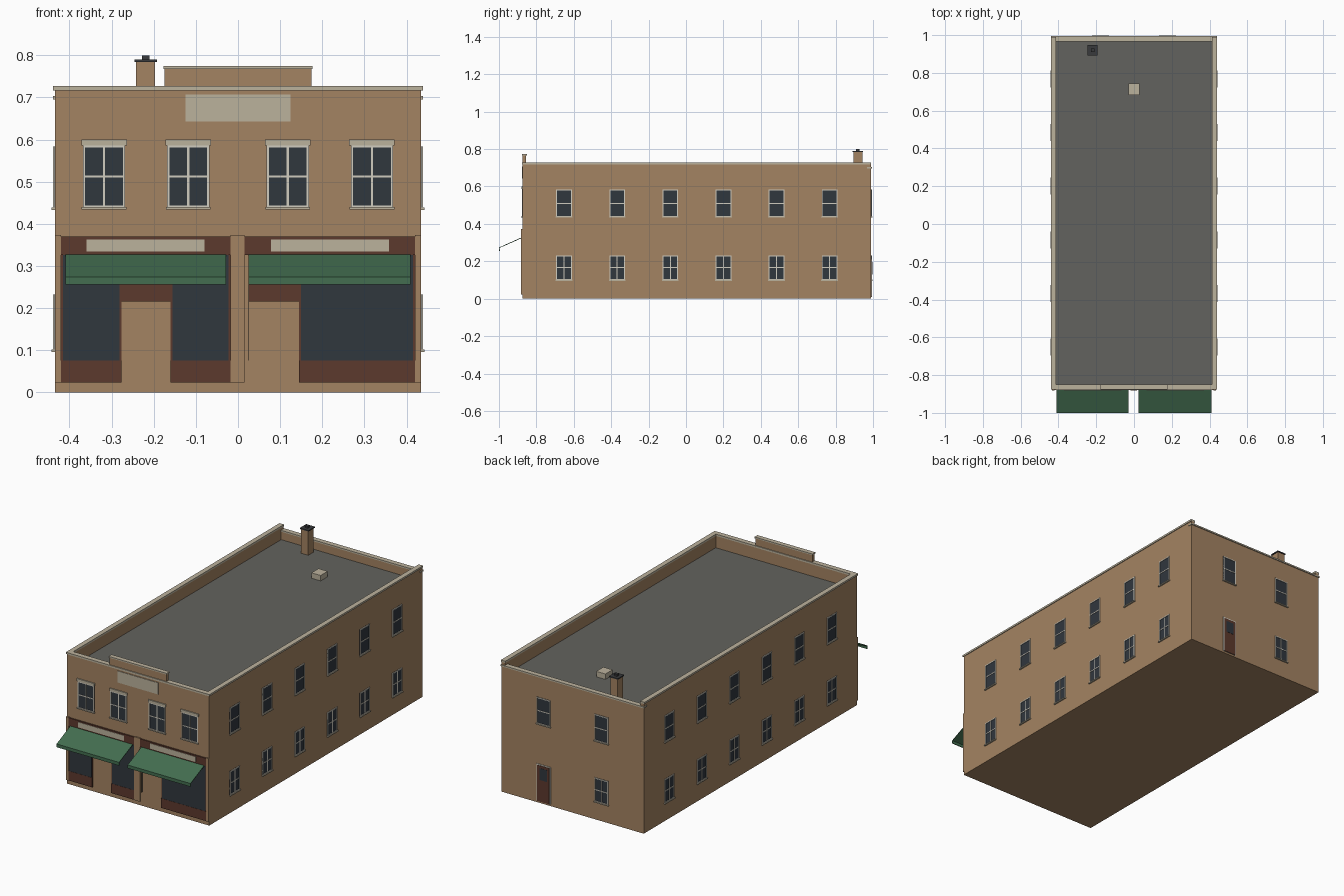
import bpy, bmesh
from mathutils import Vector

cube = bpy.data.objects.get("Cube")
if cube:
    bpy.data.objects.remove(cube, do_unlink=True)

COLOURS = {
    "tan_brick": (0.37, 0.228, 0.122),
    "pale_stone": (0.50, 0.445, 0.335),
    "roof_grey": (0.124, 0.124, 0.112),
    "dark_glass": (0.03, 0.038, 0.048),
    "oxblood_wood": (0.107, 0.041, 0.026),
    "awning_green": (0.056, 0.155, 0.08),
    "white_trim": (0.64, 0.61, 0.53),
    "dark_metal": (0.04, 0.042, 0.045),
}
MATS = {}
for name, rgb in COLOURS.items():
    m = bpy.data.materials.new(name)
    m.use_nodes = True
    m.diffuse_color = (*rgb, 1)
    bsdf = m.node_tree.nodes["Principled BSDF"]
    bsdf.inputs["Base Color"].default_value = (*rgb, 1)
    bsdf.inputs["Roughness"].default_value = 0.9
    MATS[name] = m

X, FRONT, BACK, ROOF, TOP = 0.435, -0.873, 0.99, 0.65, 0.717

# Each wall maps (along, depth outwards, height) to the world
WALLS = {
    "front": lambda u, d, z: (u, FRONT - d, z),
    "back": lambda u, d, z: (-u, BACK + d, z),
    "right": lambda u, d, z: (X + d, u, z),
    "left": lambda u, d, z: (-X - d, u, z),
    "world": lambda u, d, z: (u, d, z),
}


def build(name, boxes, wall="world"):
    """One object from boxes (material, u range, depth range, z range)."""
    bm = bmesh.new()
    used = []
    for mat, us, ds, zs in boxes:
        if mat not in used:
            used.append(mat)
        a = Vector(WALLS[wall](us[0], ds[0], zs[0]))
        b = Vector(WALLS[wall](us[1], ds[1], zs[1]))
        verts = bmesh.ops.create_cube(bm, size=1)["verts"]
        for v in verts:
            v.co = [(a[i] + b[i]) / 2 + v.co[i] * abs(b[i] - a[i]) for i in range(3)]
        for f in {f for v in verts for f in v.link_faces}:
            f.material_index = used.index(mat)
    me = bpy.data.meshes.new(name)
    bm.to_mesh(me)
    bm.free()
    for mat in used:
        me.materials.append(MATS[mat])
    ob = bpy.data.objects.new(name, me)
    bpy.context.collection.objects.link(ob)
    return ob


def window(name, wall, u, w, z0, z1, cross=True, lintel=False):
    h, t = w / 2, 0.005
    mid = (z0 + z1) / 2
    out = (-0.003, 0.004)
    parts = [
        ("dark_glass", (u - h, u + h), (-0.003, 0.001), (z0, z1)),
        ("white_trim", (u - h, u - h + t), out, (z0, z1)),
        ("white_trim", (u + h - t, u + h), out, (z0, z1)),
        ("white_trim", (u - h, u + h), out, (z1 - t, z1)),
        ("white_trim", (u - h, u + h), out, (z0, z0 + t)),
        ("white_trim", (u - h, u + h), (-0.003, 0.003), (mid - t / 2, mid + t / 2)),
        ("pale_stone", (u - h - 0.003, u + h + 0.003), (-0.003, 0.008), (z0 - 0.004, z0 + 0.002)),
    ]
    if cross:
        parts.append(("white_trim", (u - t / 2, u + t / 2), (-0.003, 0.003), (z0, z1)))
    if lintel:
        parts.append(("pale_stone", (u - h - 0.004, u + h + 0.004), (-0.003, 0.006), (z1, z1 + 0.014)))
    build(name, parts, wall)


# Shell: four walls around a solid core, the rear parapet a step lower
IN = X - 0.02
build("side_walls", [("tan_brick", (s * IN, s * X), (FRONT, BACK), (0, TOP)) for s in (-1, 1)])
build("front_wall", [("tan_brick", (-IN, IN), (FRONT, FRONT + 0.02), (0, TOP))])
build("back_wall", [("tan_brick", (-IN, IN), (BACK - 0.02, BACK), (0, 0.695))])
build("floor", [("tan_brick", (-IN, IN), (FRONT + 0.02, BACK - 0.02), (0, 0.02))])
build("flat_roof", [("roof_grey", (-IN, IN), (FRONT + 0.02, BACK - 0.02), (ROOF - 0.02, ROOF))])

# Stone copings
CT = TOP + 0.01
for side, s in (("left", -1), ("right", 1)):
    build(side + "_coping", [("pale_stone", (s * (IN - 0.003), s * (X + 0.004)), (FRONT - 0.004, BACK), (TOP, CT))])
build("front_coping", [("pale_stone", (-IN, IN), (FRONT - 0.005, FRONT + 0.023), (TOP, CT))])
build("back_coping", [("pale_stone", (-X - 0.004, X + 0.004), (BACK - 0.023, BACK + 0.005), (0.695, 0.703))])

# Raised centre parapet and upper sign panel
build("centre_parapet", [
    ("tan_brick", (-0.174, 0.174), (FRONT, FRONT + 0.018), (TOP, 0.767)),
    ("pale_stone", (-0.177, 0.177), (FRONT - 0.004, FRONT + 0.022), (0.767, 0.774)),
])
build("upper_sign_panel", [("pale_stone", (-0.125, 0.125), (0, 0.003), (0.643, 0.707))], "front")

# Roof fittings
build("chimney", [
    ("tan_brick", (-0.242, -0.197), (0.895, 0.943), (ROOF, 0.784)),
    ("dark_metal", (-0.246, -0.192), (0.891, 0.947), (0.784, 0.79)),
    ("dark_metal", (-0.228, -0.21), (0.91, 0.928), (0.79, 0.8)),
])
build("roof_hatch", [("pale_stone", (-0.028, 0.028), (0.682, 0.744), (ROOF, ROOF + 0.03))])

# Windows
for i, u in enumerate((-0.318, -0.118, 0.118, 0.318)):
    window(f"front_window_{i}", "front", u, 0.1, 0.438, 0.586, lintel=True)
for wall in ("left", "right"):
    for i in range(6):
        y = -0.652 + i * 0.284
        window(f"{wall}_upper_window_{i}", wall, y, 0.084, 0.437, 0.583, cross=False)
        window(f"{wall}_lower_window_{i}", wall, y, 0.084, 0.1, 0.232)
for i, u in enumerate((-0.177, 0.177)):
    window(f"back_upper_window_{i}", "back", u, 0.084, 0.437, 0.583, cross=False)
window("back_lower_window", "back", 0.177, 0.084, 0.1, 0.232)

# Back door
build("back_door", [
    ("white_trim", (-0.22, -0.134), (-0.003, 0.003), (0.01, 0.215)),
    ("oxblood_wood", (-0.214, -0.14), (-0.003, 0.005), (0.01, 0.209)),
    ("dark_glass", (-0.2, -0.154), (-0.003, 0.006), (0.13, 0.195)),
], "back")

# Shopfront piers
build("shopfront_piers", [
    ("tan_brick", us, (0, 0.008), (0.023, 0.373))
    for us in ((-X, -0.42), (-0.018, 0.016), (0.42, X))
], "front")


def glazing(name, x0, x1):
    build(name, [
        ("oxblood_wood", (x0, x1), (0, 0.006), (0.023, 0.076)),
        ("oxblood_wood", (x0, x1), (0, 0.003), (0.076, 0.326)),
        ("dark_glass", (x0 + 0.004, x1 - 0.004), (0, 0.005), (0.076, 0.326)),
    ], "front")


glazing("left_bay_outer", -0.42, -0.277)
glazing("left_bay_inner", -0.16, -0.018)
glazing("right_bay", 0.145, 0.42)
build("entrance_side_glass", [("dark_glass", (0.0245, 0.0265), (0, 0.006), (0.076, 0.255))], "front")

for side, x0, x1, d0, d1 in (("left", -0.42, -0.018, -0.28, -0.16), ("right", 0.016, 0.42, 0.025, 0.145)):
    # Sign band and door header
    build(side + "_sign_band", [
        ("oxblood_wood", (x0, x1), (0, 0.007), (0.326, 0.37)),
        ("pale_stone", (-0.36, -0.08) if side == "left" else (0.078, 0.358), (0, 0.009), (0.334, 0.363)),
    ], "front")
    build(side + "_door_header", [
        ("oxblood_wood", (d0, d1), (0, 0.005), (0.216, 0.256)),
        ("dark_glass", (d0, d1), (0, 0.004), (0.256, 0.326)),
    ], "front")
    # Sloping awning with hanging front edge
    a0, a1 = (-0.41, -0.028) if side == "left" else (0.025, 0.409)
    bm = bmesh.new()
    profile = [(FRONT - 0.006, 0.328), (-0.9995, 0.274), (-0.9995, 0.256)]
    rows = [[bm.verts.new((x, y, z)) for y, z in profile] for x in (a0, a1)]
    for i in range(2):
        bm.faces.new((rows[0][i + 1], rows[1][i + 1], rows[1][i], rows[0][i]))
    me = bpy.data.meshes.new(side + "_awning")
    bm.to_mesh(me)
    bm.free()
    me.materials.append(MATS["awning_green"])
    awning = bpy.data.objects.new(side + "_awning", me)
    bpy.context.collection.objects.link(awning)
    sheet = awning.modifiers.new("Thickness", "SOLIDIFY")
    sheet.thickness = 0.004
    sheet.offset = -1
